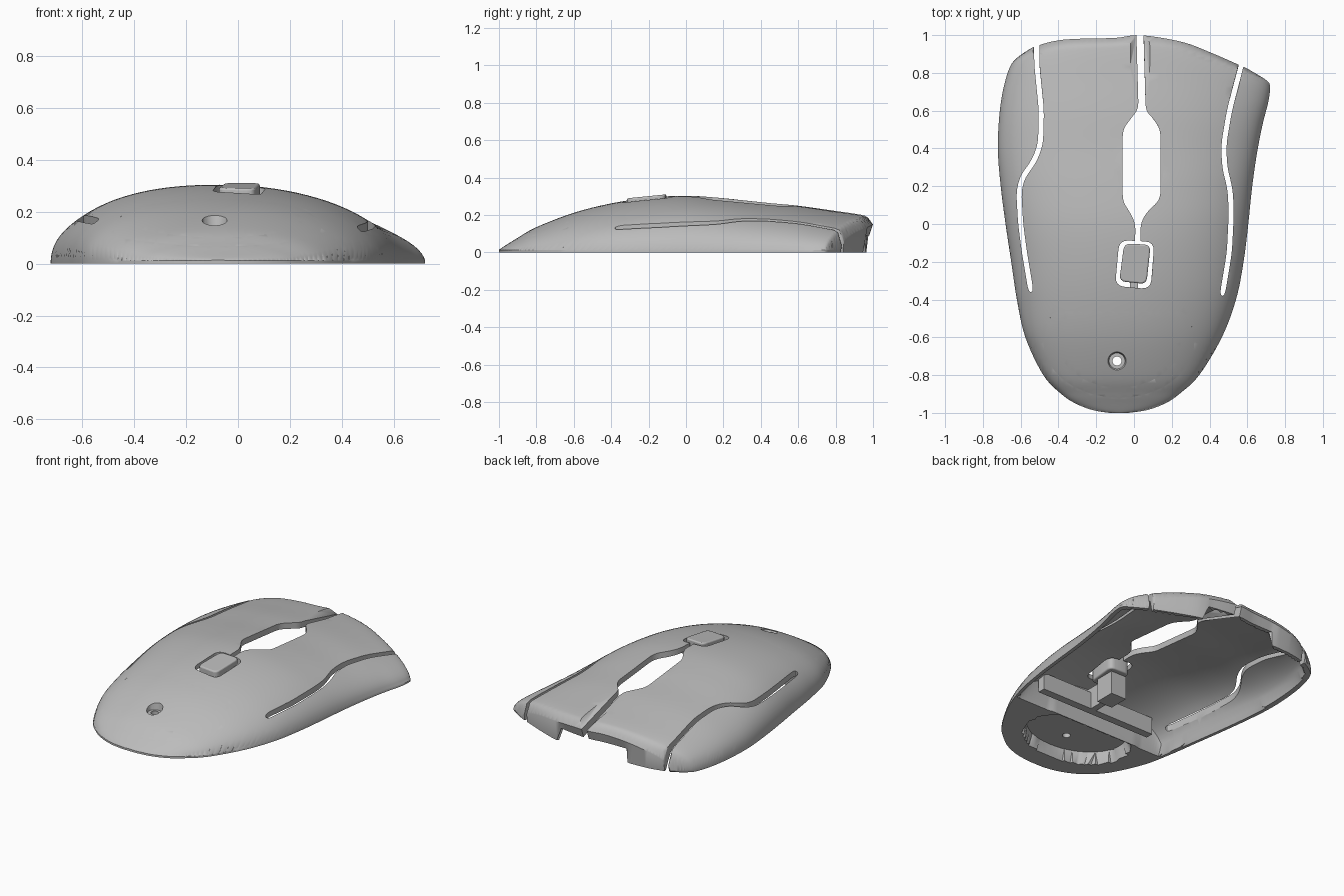
import bpy, bmesh, math
from mathutils import Vector
from mathutils.geometry import delaunay_2d_cdt

if "Cube" in bpy.data.objects:
    bpy.data.objects.remove(bpy.data.objects["Cube"])

grey = bpy.data.materials.new("plain grey")
grey.use_nodes = True
grey.diffuse_color = (0.5, 0.5, 0.5, 1)
grey.node_tree.nodes["Principled BSDF"].inputs["Base Color"].default_value = (0.5, 0.5, 0.5, 1)


def smooth_rows(rows, steps=6):
    """Catmull-Rom curve through the rows."""
    v = [Vector(r) for r in rows]
    out = []
    for i in range(len(v) - 1):
        a, b, c, d = v[max(i - 1, 0)], v[i], v[i + 1], v[min(i + 2, len(v) - 1)]
        for k in range(steps):
            t = k / steps
            out.append(b + (c - a) * (t / 2) + (a * 2 - b * 5 + c * 4 - d) * (t * t / 2)
                       + (b * 3 - a - c * 3 + d) * (t ** 3 / 2))
    return out + [v[-1]]


# Shell stations from tail to nose: y, edge at -x, edge at +x, crown height
STATIONS = smooth_rows([
    (-1, -.13, -.03, .014), (-.985, -.22, .07, .025), (-.95, -.31, .165, .047),
    (-.9, -.385, .24, .078), (-.8, -.48, .345, .135), (-.6, -.575, .465, .212),
    (-.4, -.62, .54, .262), (-.2, -.65, .58, .292), (0, -.68, .605, .303),
    (.2, -.705, .625, .29), (.4, -.72, .65, .268), (.6, -.715, .68, .25),
    (.78, -.695, .71, .225), (.92, -.66, .72, .205), (.97, -.62, .7, .19),
    (1, -.54, .6, .15)])
# Contour of the nose seen from above
NOSE = smooth_rows([(-.72, .86), (-.55, .93), (-.38, .975), (-.1, .985), (.03, 1),
                    (.25, .965), (.4, .91), (.55, .845), (.72, .77)])
CROWN_X, WALL, COLUMNS = -.07, .035, 48
HOLE = Vector((-.09, -.725))


def blend(rows, key):
    """Linear lookup in rows sorted by their first value."""
    key = min(max(key, rows[0][0]), rows[-1][0])
    for a, b in zip(rows, rows[1:]):
        if key <= b[0]:
            return a.lerp(b, (key - a[0]) / (b[0] - a[0]))
    return rows[-1]


def height(x, y, inset=0):
    """Dome height above a plan point; inset gives the inner dome."""
    y += inset
    pull = 1 - blend(NOSE, x)[1]
    if y > 0 and pull > 1e-5:
        y = (1 - math.sqrt(max(0, 1 - 4 * pull * y))) / (2 * pull)
    if inset and y > 1:
        return 0
    _, xl, xr, crown = blend(STATIONS, y)
    side, n = (xr - CROWN_X, 2) if x > CROWN_X else (CROWN_X - xl, 2.3)
    u = abs(x - CROWN_X) / (side - inset)
    return (crown - inset) * max(0, 1 - u ** n) ** (1 / n)


def topside(x, y):
    sunk = (Vector((x, y)) - HOLE).length < .045
    return .14 if sunk else max(.012, height(x, y))


def underside(x, y):
    if y < -.435:
        ring = ((x + .08) / .4) ** 2 + ((y + .62) / .3) ** 2
        return .075 if ring < .7 and y < -.48 else 0
    z = height(x, y, WALL)
    return max(z, .09) if abs(x) < .25 and y > .88 else z


def finish(name, bm):
    mesh = bpy.data.meshes.new(name)
    bm.to_mesh(mesh)
    bm.free()
    obj = bpy.data.objects.new(name, mesh)
    bpy.context.collection.objects.link(obj)
    mesh.materials.append(grey)
    return obj


def rounded(points, radius, steps=5):
    """Round the corners of a closed outline."""
    pts = [Vector(p) for p in points]
    out = []
    for i, p in enumerate(pts):
        q, r = pts[i - 1] - p, pts[(i + 1) % len(pts)] - p
        a = p + q * min(radius / q.length, .45)
        b = p + r * min(radius / r.length, .45)
        for k in range(steps):
            t = k / (steps - 1)
            out.append(a * (1 - t) ** 2 + p * (2 * t * (1 - t)) + b * t * t)
    return out


def ellipse(cx, cy, rx, ry, sides=24, limit=9):
    ring = [math.tau * i / sides for i in range(sides)]
    return [Vector((cx + rx * math.cos(a), min(cy + ry * math.sin(a), limit))) for a in ring]


def ribbon(path, width):
    """Outline of a constant-width slot along a path."""
    pts = [Vector(p) for p in path]
    left, right = [], []
    for i, p in enumerate(pts):
        d = (pts[min(i + 1, len(pts) - 1)] - pts[max(i - 1, 0)]).normalized()
        side = Vector((-d.y, d.x)) * width / 2
        left.append(p + side)
        right.append(p - side)
    return rounded(left + right[::-1], .05)


def inside(p, loop):
    hit = False
    a = loop[-1]
    for b in loop:
        if (a.y > p.y) != (b.y > p.y) and p.x < a.x + (b.x - a.x) * (p.y - a.y) / (b.y - a.y):
            hit = not hit
        a = b
    return hit


def build_shell(name, holes, creases):
    """Triangulate the plan with its openings, then lift a top and an underside."""
    grid = []
    for yr, xl, xr, _ in STATIONS:
        row = []
        for j in range(COLUMNS + 1):
            u = math.sin(math.pi * (j / COLUMNS - .5))
            x = CROWN_X + u * (xr - CROWN_X if u > 0 else CROWN_X - xl)
            row.append(Vector((x, yr - (1 - blend(NOSE, x)[1]) * max(yr, 0) ** 2)))
        grid.append(row)
    outline = (grid[0] + [r[-1] for r in grid[1:]] + grid[-1][-2::-1]
               + [r[0] for r in grid[-2:0:-1]])
    points, edges = [], []
    for loop in [outline] + holes + creases:
        first, count = len(points), len(loop)
        points += loop
        edges += [(first + i, first + (i + 1) % count) for i in range(count)]
    points += [p for row in grid[1:-1] for p in row[1:-1]]
    plan, _, faces, *_ = delaunay_2d_cdt(points, edges, [], 0, 1e-5)

    bm = bmesh.new()
    top = [bm.verts.new((p.x, p.y, topside(p.x, p.y))) for p in plan]
    low = [bm.verts.new((p.x, p.y - .02 * max(p.y, 0) ** 8, underside(p.x, p.y)))
           for p in plan]
    used = set()
    for face in faces:
        mid = sum((plan[i] for i in face), Vector((0, 0))) / len(face)
        if inside(mid, outline) and not any(inside(mid, h) for h in holes):
            bm.faces.new([top[i] for i in face])
            bm.faces.new([low[i] for i in reversed(face)])
            used.update((face[i - 1], face[i]) for i in range(len(face)))
    for a, b in used:
        if (b, a) not in used:
            bm.faces.new((top[b], top[a], low[a], low[b]))
    bmesh.ops.delete(bm, geom=[v for v in bm.verts if not v.link_faces], context="VERTS")
    return finish(name, bm)


def prism(name, outline, z0, z1, slope=0):
    bm = bmesh.new()
    mid = sum(outline, Vector((0, 0))) / len(outline)
    low = [bm.verts.new((p.x, p.y, z0)) for p in outline]
    high = [bm.verts.new((p.x, p.y, z1 + slope * (p.y - mid.y))) for p in outline]
    bm.faces.new(low)
    bm.faces.new(high)
    for i in range(len(low)):
        bm.faces.new((low[i - 1], low[i], high[i], high[i - 1]))
    bmesh.ops.recalc_face_normals(bm, faces=bm.faces)
    return finish(name, bm)


def block(name, x0, x1, y0, y1, z0, z1):
    return prism(name, [Vector(p) for p in ((x0, y0), (x1, y0), (x1, y1), (x0, y1))], z0, z1)


# Split between the main buttons, widening into the wheel opening
wheel_slot = [(.01, 1.1), (.024, .61), (-.015, .56), (-.06, .5), (-.06, .12),
              (-.02, .06), (.008, 0), (.005, -.12), (.035, -.12), (.034, 0),
              (.065, .06), (.14, .13), (.14, .5), (.1, .56), (.062, .6), (.048, 1.1)]
# Slots between the side panels and the main buttons
right_path = [(-.515, 1.1), (-.515, .85), (-.49, .6), (-.495, .42), (-.53, .33),
              (-.59, .25), (-.61, .17), (-.6, 0), (-.58, -.15), (-.545, -.36)]
left_path = [(.61, 1), (.567, .84), (.505, .6), (.475, .42), (.48, .3),
             (.51, .18), (.515, .05), (.505, -.15), (.467, -.38)]
# Opening around the small top button
frame = [(-.078, -.085), (.108, -.095), (.088, -.345), (-.1, -.328)]

holes = [rounded(wheel_slot, .04), ribbon(right_path, .027), ribbon(left_path, .027),
         rounded(frame, .05), ellipse(*HOLE, .024, .024)]
# Countersink edges and the recess under the tail
creases = [ellipse(*HOLE, .048, .048), ellipse(*HOLE, .042, .042),
           ellipse(-.08, -.62, .4, .3, 40, -.46), ellipse(-.08, -.62, .328, .246, 40, -.49)]
shell = build_shell("shell", holes, creases)

# Small top button with softened edges, on its post and cross rib
cap = [(-.052, -.103), (.088, -.11), (.066, -.318), (-.078, -.303)]
button = prism("top_button", rounded(cap, .035), .2, .3, slope=.1)
bevel = button.modifiers.new("soft", "BEVEL")
bevel.width, bevel.segments, bevel.limit_method = .008, 3, "ANGLE"
bevel.angle_limit = math.radians(50)
post = block("button_post", -.055, .055, -.27, -.14, .05, .22)
rib = block("cross_rib", -.45, .38, -.42, -.37, .06, .17)
brace = block("post_brace", -.02, .02, -.41, -.2, .06, .2)

for obj in (shell, button, post, rib, brace):
    bpy.ops.object.select_all(action="DESELECT")
    obj.select_set(True)
    bpy.context.view_layer.objects.active = obj
    bpy.ops.object.shade_smooth_by_angle(angle=math.radians(35))
